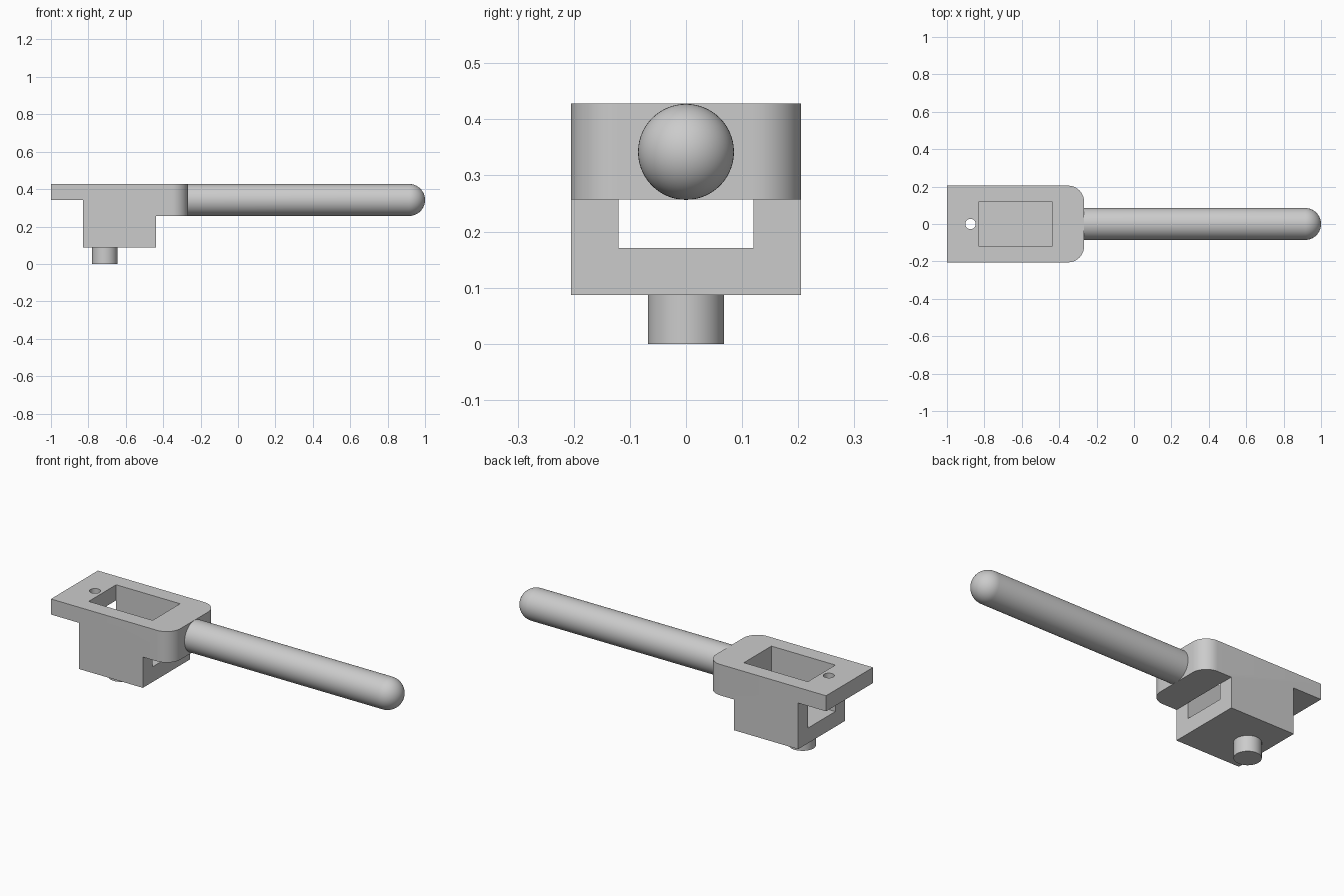
import bpy, bmesh, math
from mathutils import Matrix, Vector

cube = bpy.data.objects.get("Cube")
if cube:
    bpy.data.objects.remove(cube, do_unlink=True)

grey = bpy.data.materials.new("light grey")
grey.use_nodes = True
colour = (0.6, 0.6, 0.6, 1)
grey.diffuse_color = colour
grey.node_tree.nodes["Principled BSDF"].inputs["Base Color"].default_value = colour


def add_object(name, bm):
    bmesh.ops.recalc_face_normals(bm, faces=bm.faces)
    mesh = bpy.data.meshes.new(name)
    bm.to_mesh(mesh)
    bm.free()
    obj = bpy.data.objects.new(name, mesh)
    bpy.context.collection.objects.link(obj)
    mesh.materials.append(grey)
    return obj


def cylinder(name, x, radius, z0, z1, sides=48):
    bm = bmesh.new()
    bmesh.ops.create_cone(bm, cap_ends=True, segments=sides, radius1=radius, radius2=radius,
                          depth=z1 - z0, matrix=Matrix.Translation((x, 0, (z0 + z1) / 2)))
    return add_object(name, bm)


def smooth(obj):
    bpy.ops.object.select_all(action='DESELECT')
    obj.select_set(True)
    bpy.context.view_layer.objects.active = obj
    bpy.ops.object.shade_smooth_by_angle(angle=math.radians(35))


def cut(obj, cutter):
    bpy.context.view_layer.objects.active = obj
    mod = obj.modifiers.new("cut", 'BOOLEAN')
    mod.operation, mod.solver, mod.object = 'DIFFERENCE', 'EXACT', cutter
    bpy.ops.object.modifier_apply(modifier=mod.name)
    bpy.data.objects.remove(cutter, do_unlink=True)


# Shared dimensions
LEFT, BOX0, BOX1, FRONT = -1.0, -0.829, -0.438, -0.267
BASE, FLOOR, BLOCK, MID, TOP = 0.087, 0.171, 0.257, 0.342, 0.428
HALF, INNER, ROD = 0.205, 0.12, 0.0855

# Bracket body: stepped side profile extruded across the width
profile = [(LEFT, TOP), (LEFT, MID), (BOX0, MID), (BOX0, BASE),
           (BOX1, BASE), (BOX1, BLOCK), (FRONT, BLOCK), (FRONT, TOP)]
bm = bmesh.new()
side = bm.faces.new([bm.verts.new((x, -HALF, z)) for x, z in profile])
ext = bmesh.ops.extrude_face_region(bm, geom=[side])
bmesh.ops.translate(bm, vec=(0, 2 * HALF, 0),
                    verts=[v for v in ext["geom"] if isinstance(v, bmesh.types.BMVert)])
corners = [e for e in bm.edges if all(v.co.x > FRONT - 0.001 for v in e.verts)
           and abs(e.verts[0].co.z - e.verts[1].co.z) > 0.01]
bmesh.ops.bevel(bm, geom=corners, offset=ROD, segments=12, profile=0.5, affect='EDGES')
body = add_object("bracket_body", bm)

# Rectangular pocket, open at both ends of the box
bm = bmesh.new()
centre = Vector(((BOX0 + BOX1) / 2, 0, (FLOOR + 0.6) / 2))
size = (BOX1 - BOX0, 2 * INNER, 0.6 - FLOOR, 1)
bmesh.ops.create_cube(bm, size=1, matrix=Matrix.Translation(centre) @ Matrix.Diagonal(size))
cut(body, add_object("pocket_cutter", bm))

# Small screw hole through the thin tab
cut(body, cylinder("hole_cutter", -0.874, 0.028, 0.3, 0.5, 32))
smooth(body)

# Round pin below the box
smooth(cylinder("bottom_pin", -0.712, 0.068, 0, BASE))

# Handle rod with a hemispherical tip, turned around its long axis
steps = 14
outline = [(FRONT - 0.01, 0), (FRONT - 0.01, ROD)]
for i in range(steps + 1):
    a = math.pi / 2 * (1 - i / steps)
    outline.append((1 - ROD + ROD * math.cos(a), ROD * math.sin(a)))
bm = bmesh.new()
verts = [bm.verts.new((x, 0, MID + r)) for x, r in outline]
edges = [bm.edges.new(pair) for pair in zip(verts, verts[1:])]
bmesh.ops.spin(bm, geom=verts + edges, cent=(0, 0, MID), axis=(1, 0, 0),
               angle=2 * math.pi, steps=56, use_duplicate=False)
bmesh.ops.remove_doubles(bm, verts=bm.verts, dist=0.0001)
smooth(add_object("handle_rod", bm))
